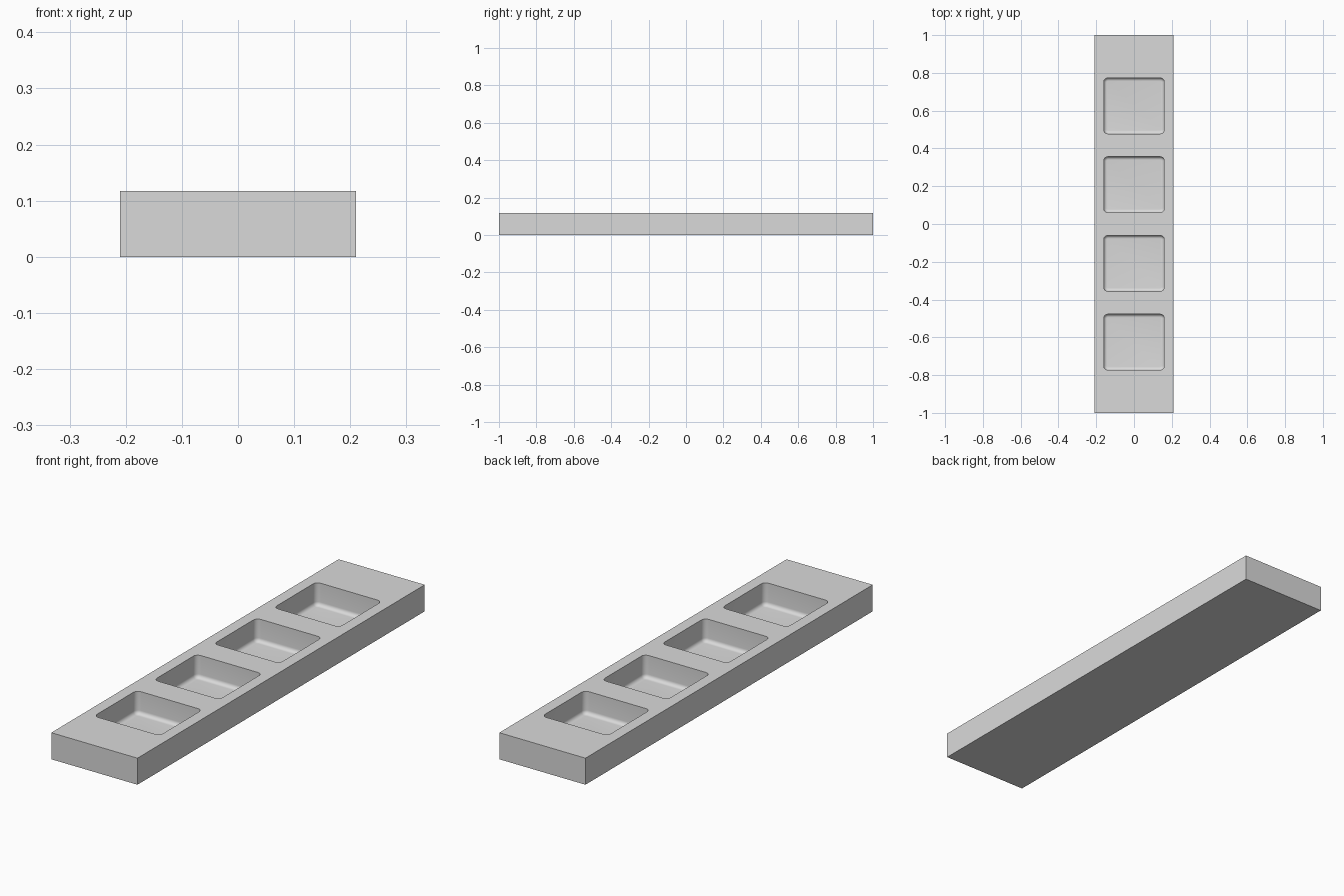
import bpy
import bmesh
from math import radians
from mathutils import Matrix

WIDTH, LENGTH, HEIGHT = 0.42, 2.0, 0.117
POCKET_X, POCKET_Y, DEPTH = 0.32, 0.296, 0.1
CORNER, FILLET = 0.022, 0.017
PITCH = 0.417

default = bpy.data.objects.get("Cube")
if default:
    bpy.data.objects.remove(default, do_unlink=True)

grey = bpy.data.materials.new("light_grey")
grey.use_nodes = True
grey.diffuse_color = (0.7, 0.7, 0.7, 1)
grey.node_tree.nodes["Principled BSDF"].inputs["Base Color"].default_value = (0.7, 0.7, 0.7, 1)


def add_box(bm, size, centre):
    matrix = Matrix.Translation(centre) @ Matrix.Diagonal((*size, 1))
    return bmesh.ops.create_cube(bm, size=1, matrix=matrix)["verts"]


def make_object(name, bm):
    mesh = bpy.data.meshes.new(name)
    bm.to_mesh(mesh)
    bm.free()
    mesh.materials.append(grey)
    obj = bpy.data.objects.new(name, mesh)
    bpy.context.collection.objects.link(obj)
    return obj


# Solid slab
bm = bmesh.new()
add_box(bm, (WIDTH, LENGTH, HEIGHT), (0, 0, HEIGHT / 2))
tray = make_object("tray", bm)

# Four pocket cutters with rounded corners and a filleted floor
bm = bmesh.new()
floor = HEIGHT - DEPTH
top = HEIGHT + 0.05
for i in range(4):
    add_box(bm, (POCKET_X, POCKET_Y, top - floor),
            (0, (i - 1.5) * PITCH, (top + floor) / 2))
upright = [e for e in bm.edges if abs(e.verts[0].co.z - e.verts[1].co.z) > 0.01]
bmesh.ops.bevel(bm, geom=upright, offset=CORNER, segments=6, profile=0.5, affect='EDGES')
rim = [e for e in bm.edges if all(v.co.z < floor + 0.001 for v in e.verts)]
bmesh.ops.bevel(bm, geom=rim, offset=FILLET, segments=6, profile=0.5, affect='EDGES')
bmesh.ops.recalc_face_normals(bm, faces=bm.faces)
cutter = make_object("pocket_cutter", bm)
cutter.hide_render = True

# Cut the pockets, then smooth the fillets only
cut = tray.modifiers.new("pockets", 'BOOLEAN')
cut.operation = 'DIFFERENCE'
cut.solver = 'EXACT'
cut.object = cutter
bpy.ops.object.select_all(action='DESELECT')
tray.select_set(True)
bpy.context.view_layer.objects.active = tray
bpy.ops.object.modifier_apply(modifier=cut.name)
bpy.data.objects.remove(cutter, do_unlink=True)
bpy.ops.object.shade_smooth_by_angle(angle=radians(30))
